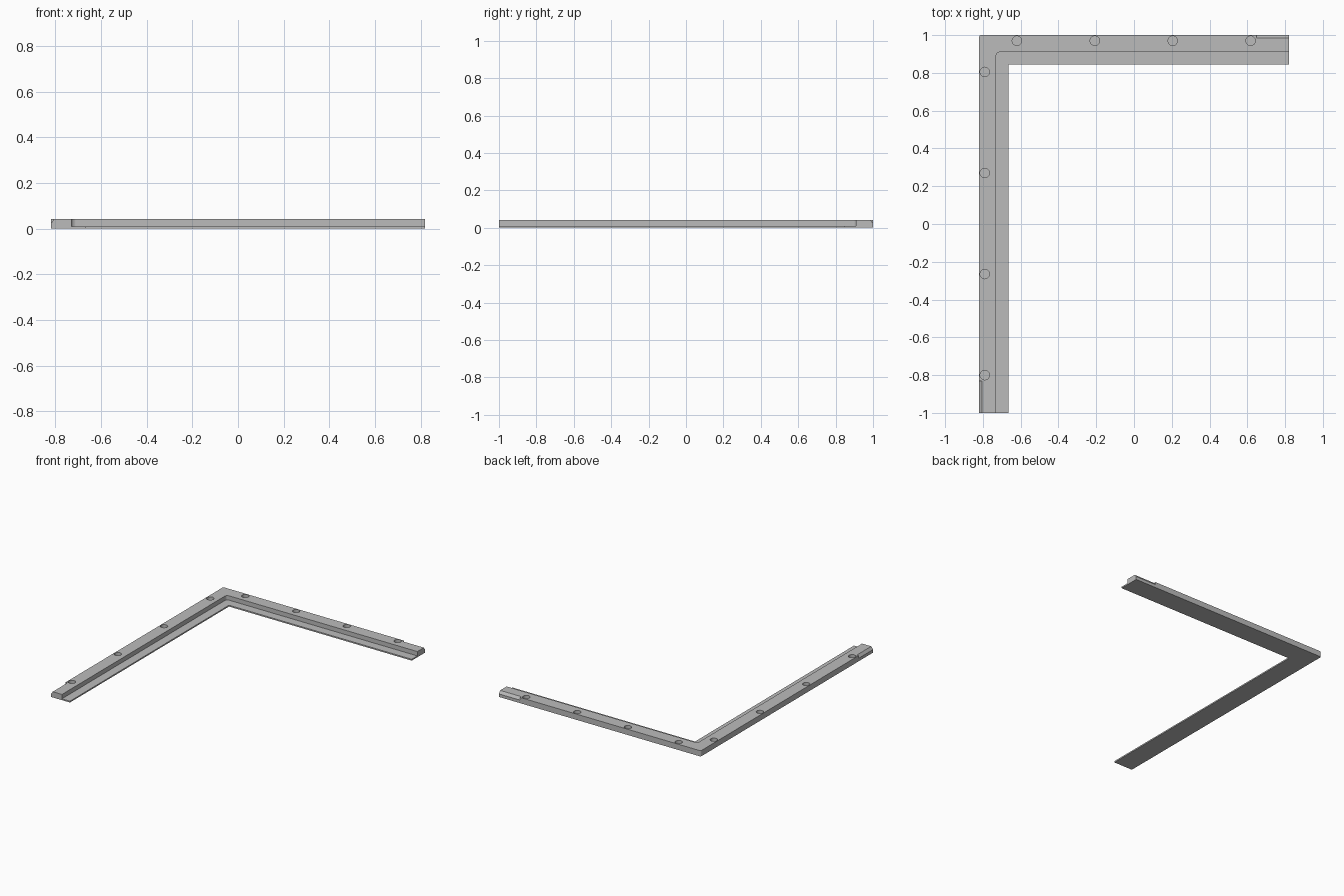
import bpy, bmesh, math
from mathutils import Vector

cube = bpy.data.objects.get("Cube")
if cube:
    bpy.data.objects.remove(cube, do_unlink=True)

X, Y = 0.82, 1.0            # outer half sizes
PLATE_W, RAIL_W = 0.155, 0.09
PLATE_TOP, RAIL_TOP = 0.01, 0.042

grey = bpy.data.materials.new("plain grey")
grey.use_nodes = True
colour = (0.5, 0.5, 0.5, 1)
grey.diffuse_color = colour
grey.node_tree.nodes["Principled BSDF"].inputs["Base Color"].default_value = colour


def finish(name, bm):
    bmesh.ops.recalc_face_normals(bm, faces=bm.faces)
    mesh = bpy.data.meshes.new(name)
    bm.to_mesh(mesh)
    bm.free()
    mesh.materials.append(grey)
    obj = bpy.data.objects.new(name, mesh)
    bpy.context.scene.collection.objects.link(obj)
    return obj


def prism(name, points, direction):
    bm = bmesh.new()
    face = bm.faces.new([bm.verts.new(p) for p in points])
    out = bmesh.ops.extrude_face_region(bm, geom=[face])
    verts = [v for v in out["geom"] if isinstance(v, bmesh.types.BMVert)]
    bmesh.ops.translate(bm, verts=verts, vec=direction)
    return finish(name, bm)


def arc(cx, cy, r, start, end, steps=6):
    return [(cx + r * math.cos(math.radians(start + (end - start) * i / steps)),
             cy + r * math.sin(math.radians(start + (end - start) * i / steps)))
            for i in range(steps + 1)]


def angle_outline(width, inner_radius):
    # L outline with a softened outer corner and an optional inner fillet
    ix, iy, r = width - X, Y - width, inner_radius
    inner = arc(ix + r, iy - r, r, 180, 90) if r else [(ix, iy)]
    return [(-X, -Y), (ix, -Y)] + inner + [(X, iy), (X, Y)] + arc(0.01 - X, Y - 0.01, 0.01, 90, 180)


def cut(target, cutter):
    cutter.hide_render = True
    cutter.hide_set(True)
    mod = target.modifiers.new(cutter.name, "BOOLEAN")
    mod.operation = "DIFFERENCE"
    mod.solver = "EXACT"
    mod.object = cutter


# Thin flange and raised rail
prism("base_flange", [(x, y, 0) for x, y in angle_outline(PLATE_W, 0)], Vector((0, 0, PLATE_TOP)))
rail = prism("raised_rail", [(x, y, PLATE_TOP) for x, y in angle_outline(RAIL_W, 0.02)],
             Vector((0, 0, RAIL_TOP - PLATE_TOP)))

# Blind round sockets along both arms
centres = [(-0.62 + 0.4125 * i, 0.97) for i in range(4)]
centres += [(-0.79, -0.80 + 0.535 * i) for i in range(4)]
for i, (x, y) in enumerate(centres):
    ring = [(px, py, 0.015) for px, py in arc(x, y, 0.025, 0, 360, 32)[:-1]]
    cut(rail, prism(f"socket_cutter_{i + 1}", ring, Vector((0, 0, 0.06))))

# Chamfers on the outer top edge at both free ends
section = [(0.016, 0.0435), (-0.0015, 0.02), (-0.02, 0.02), (-0.02, 0.06), (0.016, 0.06)]
cut(rail, prism("back_chamfer_cutter", [(0.648, Y - d, z) for d, z in section], Vector((0.3, 0, 0))))
cut(rail, prism("side_chamfer_cutter", [(d - X, -0.83, z) for d, z in section], Vector((0, -0.3, 0))))
